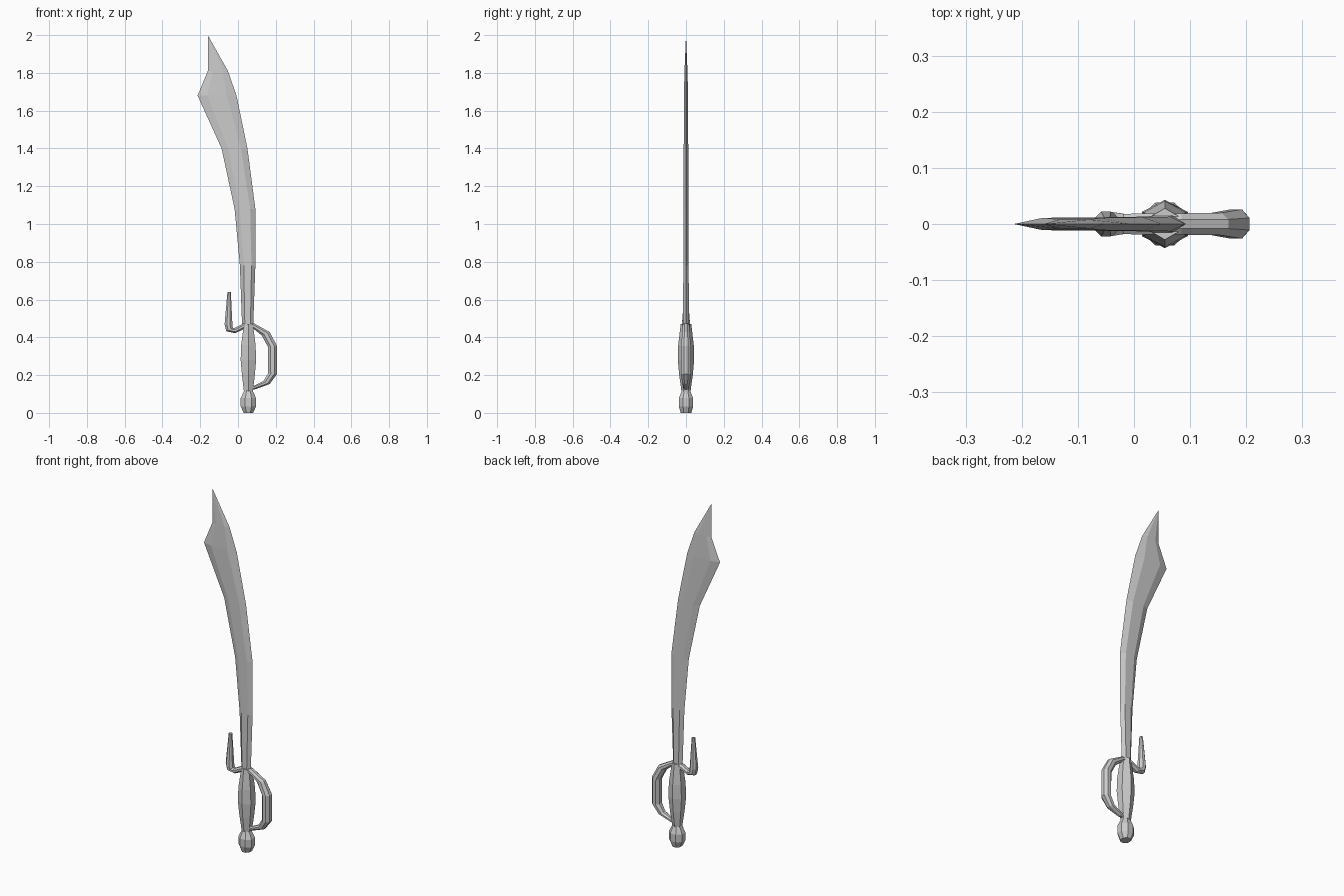
import bpy, bmesh, math


def ngon(n, turn=0.0, sx=1.0, sy=1.0):
    """Unit cross-section with n sides."""
    return [(sx * math.cos(turn + 2 * math.pi * k / n),
             sy * math.sin(turn + 2 * math.pi * k / n)) for k in range(n)]


def loft(name, section, stations):
    """Skin a section along stations (ax, az, bx, bz, half_depth): a and b are the
    two silhouette points seen from the front, half_depth is along y."""
    bm = bmesh.new()
    rings = []
    for ax, az, bx, bz, d in stations:
        cx, cz, hx, hz = (ax + bx) / 2, (az + bz) / 2, (bx - ax) / 2, (bz - az) / 2
        rings.append([bm.verts.new((cx + u * hx, v * d, cz + u * hz)) for u, v in section])
    n = len(section)
    for r, s in zip(rings, rings[1:]):
        for i in range(n):
            j = (i + 1) % n
            bm.faces.new((r[i], r[j], s[j], s[i]))
    bm.faces.new(rings[0])
    bm.faces.new(rings[-1])
    bmesh.ops.remove_doubles(bm, verts=bm.verts, dist=1e-5)
    bmesh.ops.recalc_face_normals(bm, faces=bm.faces)
    mesh = bpy.data.meshes.new(name)
    bm.to_mesh(mesh)
    bm.free()
    obj = bpy.data.objects.new(name, mesh)
    bpy.context.collection.objects.link(obj)
    return obj


def turned(name, section, cx, profile):
    """Upright handle part from (z, half_width, half_depth) rows."""
    return loft(name, section, [(cx - w, z, cx + w, z, d) for z, w, d in profile])


AXIS = 0.055  # handle centre line
OCT = ngon(8, math.pi / 8, 1 / math.cos(math.pi / 8), 1 / math.cos(math.pi / 8))
HEX = ngon(6, math.pi / 2, 1 / math.cos(math.pi / 6))

# Blade: flattened hexagon with sharp edges, flaring to a clipped point
BLADE = [(-1, 0), (-0.5, -1), (0.5, -1), (1, 0), (0.5, 1), (-0.5, 1)]
loft("blade", BLADE, [
    (0.022, 0.45, 0.080, 0.45, 0.016),
    (0.010, 0.78, 0.092, 0.78, 0.014),
    (-0.018, 1.08, 0.092, 1.08, 0.013),
    (-0.087, 1.40, 0.050, 1.40, 0.012),
    (-0.214, 1.68, -0.008, 1.68, 0.011),
    (-0.160, 1.81, -0.053, 1.81, 0.008),
    (-0.160, 2.00, -0.160, 2.00, 0.0),
])

# Grip: swollen six-sided handle
turned("grip", HEX, AXIS, [
    (0.10, 0.022, 0.022), (0.20, 0.034, 0.036), (0.28, 0.041, 0.043),
    (0.36, 0.038, 0.041), (0.47, 0.024, 0.028),
])

# Pommel: eight-sided knob
turned("pommel", OCT, AXIS, [
    (0.0, 0.025, 0.028), (0.035, 0.041, 0.038), (0.078, 0.041, 0.038), (0.118, 0.022, 0.022),
])

# Guard: upright quillon, crossbar and knuckle bow in one sweep
loft("guard", OCT, [
    (-0.056, 0.64, -0.038, 0.64, 0.008),
    (-0.071, 0.47, -0.029, 0.456, 0.022),
    (-0.062, 0.432, -0.027, 0.450, 0.021),
    (-0.015, 0.422, -0.020, 0.448, 0.018),
    (0.030, 0.443, 0.030, 0.474, 0.019),
    (0.082, 0.445, 0.085, 0.474, 0.019),
    (0.126, 0.410, 0.168, 0.428, 0.020),
    (0.158, 0.350, 0.206, 0.355, 0.026),
    (0.160, 0.210, 0.206, 0.205, 0.026),
    (0.134, 0.168, 0.168, 0.153, 0.020),
    (0.088, 0.146, 0.095, 0.126, 0.014),
    (0.055, 0.140, 0.055, 0.120, 0.012),
])
